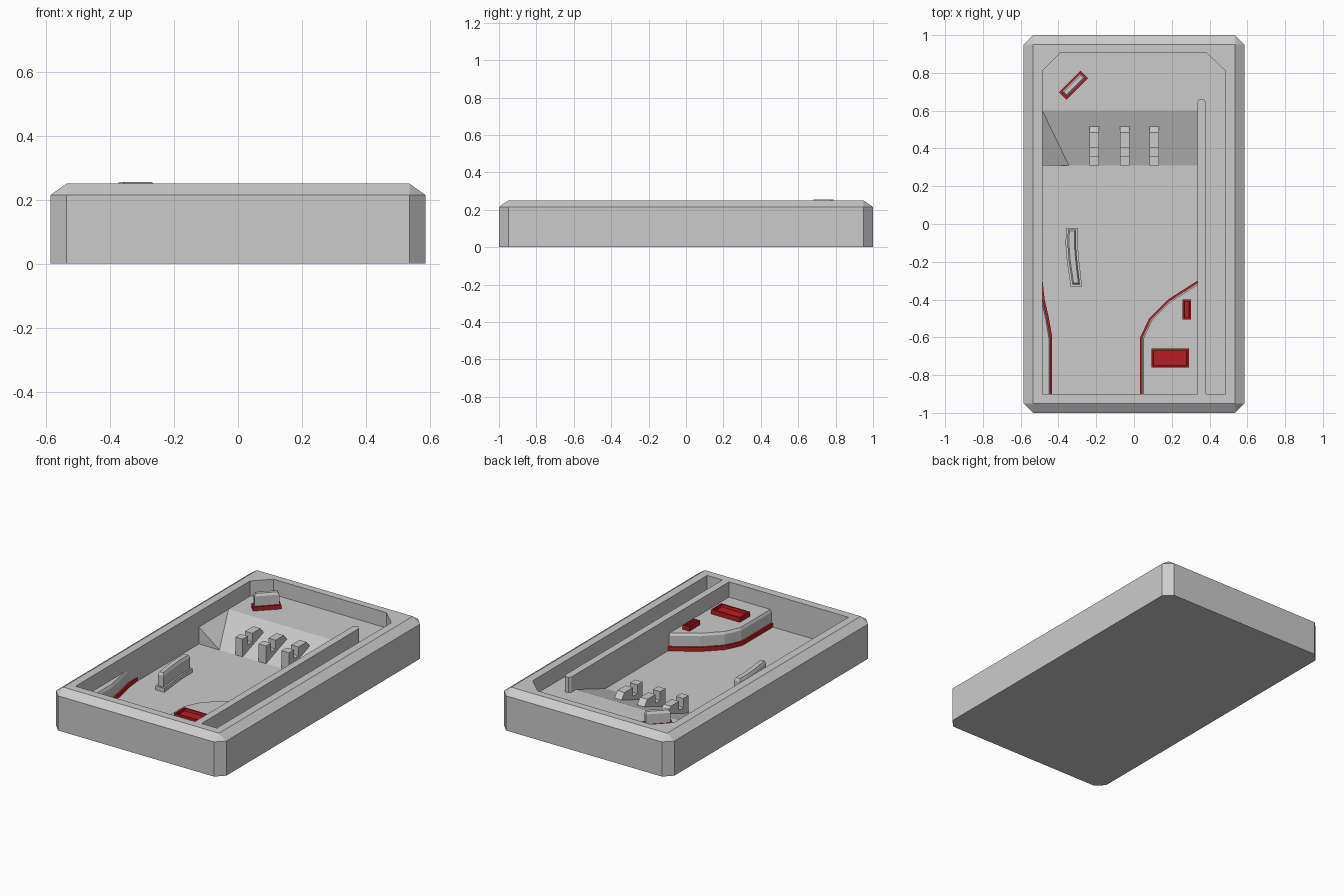
import bpy, bmesh
from mathutils import Vector, Matrix

if "Cube" in bpy.data.objects:
    bpy.data.objects.remove(bpy.data.objects["Cube"])

red = bpy.data.materials.new("dark_red")
red.diffuse_color = (0.5, 0.012, 0.015, 1)
red.use_nodes = True
red.node_tree.nodes["Principled BSDF"].inputs["Base Color"].default_value = red.diffuse_color
LOW, HIGH = 0.05, 0.155          # lower and upper playfield heights


def add_object(name, bm, mat=None):
    bmesh.ops.recalc_face_normals(bm, faces=bm.faces)
    me = bpy.data.meshes.new(name)
    bm.to_mesh(me)
    bm.free()
    ob = bpy.data.objects.new(name, me)
    bpy.context.collection.objects.link(ob)
    if mat:
        me.materials.append(mat)
    return ob


def inset(pts, d):
    # mitred inward offset of a counter-clockwise outline
    if d == 0:
        return [Vector(p) for p in pts]
    out, n = [], len(pts)
    for i in range(n):
        a, b, c = (Vector(pts[(i + k) % n]) for k in (-1, 0, 1))
        e, f = (b - a).normalized(), (c - b).normalized()
        n1, n2 = Vector((-e.y, e.x)), Vector((-f.y, f.x))
        out.append(b + (n1 + n2) * d / (1 + n1.dot(n2)))
    return out


def loft(name, pts, levels, mat=None):
    # stack of outlines, each level = (z, inset)
    bm = bmesh.new()
    rings = [[bm.verts.new((p.x, p.y, z)) for p in inset(pts, d)] for z, d in levels]
    n = len(pts)
    for r, s in zip(rings, rings[1:]):
        for i in range(n):
            j = (i + 1) % n
            bm.faces.new((r[i], r[j], s[j], s[i]))
    bm.faces.new(rings[0][::-1])
    bm.faces.new(rings[-1])
    return add_object(name, bm, mat)


def side_prism(name, profile, x0, x1):
    # y-z profile swept along x
    bm = bmesh.new()
    face = bm.faces.new([bm.verts.new((x0, y, z)) for y, z in profile])
    new = bmesh.ops.extrude_face_region(bm, geom=[face])["geom"]
    bmesh.ops.translate(bm, vec=(x1 - x0, 0, 0),
                        verts=[v for v in new if isinstance(v, bmesh.types.BMVert)])
    return add_object(name, bm)


def rect(x0, y0, x1, y1):
    return [(x0, y0), (x1, y0), (x1, y1), (x0, y1)]


# cabinet: box with bevelled uprights and top edges
k = 0.7
bm = bmesh.new()
bmesh.ops.create_cube(bm, size=1, matrix=Matrix.Translation((0, 0, 0.125 / k))
                      @ Matrix.Diagonal((1.17, 2, 0.25 / k, 1)))
edges = [e for e in bm.edges if max(v.co.z for v in e.verts) > 0.1]
bmesh.ops.bevel(bm, geom=edges, offset=0.05, segments=1, affect='EDGES', profile=0.5)
bmesh.ops.scale(bm, vec=(1, 1, k), verts=bm.verts)
cabinet = add_object("cabinet", bm)

# hollow: upper field and side lane around the divider, then the deep field with ramp
upper = loft("upper_cutter", [(-.485, -.9), (.335, -.9), (.335, .645), (.345, .66), (.37, .66),
             (.38, .645), (.38, -.9), (.485, -.9), (.485, .81), (.385, .905), (-.39, .905),
             (-.485, .81)], [(HIGH, 0), (0.4, 0)])
lower = side_prism("lower_cutter", [(-.9, LOW), (.31, LOW), (.6, HIGH), (.6, .35), (-.9, .35)],
                   -.485, .335)
bpy.context.view_layer.objects.active = cabinet
for cutter in (upper, lower):
    m = cabinet.modifiers.new("cut", 'BOOLEAN')
    m.operation, m.solver, m.object = 'DIFFERENCE', 'EXACT', cutter
    bpy.ops.object.modifier_apply(modifier=m.name)
    bpy.data.objects.remove(cutter)

# sloped wedge at the left of the ramp
bm = bmesh.new()
v = [bm.verts.new(c) for c in ((-.485, .6, HIGH), (-.485, .31, HIGH), (-.345, .31, LOW),
                               (-.485, .31, LOW))]
for f in ((0, 1, 2), (1, 3, 2), (0, 3, 1), (0, 2, 3)):
    bm.faces.new([v[i] for i in f])
add_object("ramp_wedge", bm)

# three notched steps on the ramp
step = [(.31, LOW), (.31, .16), (.36, .16), (.36, .105), (.405, .105), (.405, .16),
        (.485, .16), (.515, .124)]
for i, x in enumerate((-.21, -.05, .107)):
    side_prism(f"ramp_step_{i + 1}", step, x - .025, x + .025)


def guide(name, pts, z0, z1, base_mat):
    # base strip with a narrower, chamfered block on it
    loft(name + "_base", pts, [(z0, 0), (z0 + .025, 0)], base_mat)
    loft(name + "_block", pts, [(z0, .01), (z1 - .015, .01), (z1, .018)])


# side platforms with red trim
guide("left_platform", [(-.53, -.92), (-.433, -.92), (-.433, -.6), (-.45, -.5), (-.473, -.4),
      (-.484, -.3), (-.486, -.28), (-.53, -.28)], LOW, HIGH, red)
guide("right_platform", [(.36, -.92), (.36, -.285), (.18, -.4), (.08, -.5), (.033, -.6),
      (.033, -.92)], LOW, HIGH, red)

# angled block at the back left
c, u, w = Vector((-.32, .735)), Vector((.057, .057)), Vector((-.02, .02))
guide("angled_block", [c - u - w, c + u - w, c + u + w, c - u + w], HIGH, .255, red)

# curved rail in the middle
guide("curved_rail", [(-.36, -.02), (-.362, -.11), (-.355, -.2), (-.335, -.33), (-.275, -.33),
      (-.29, -.2), (-.298, -.11), (-.297, -.02)], LOW, .16, None)

# recessed red trays on the right platform
for name, r in (("large_tray", (.092, -.76, .29, -.66)), ("small_tray", (.257, -.505, .303, -.4))):
    loft(name, rect(*r), [(.145, 0), (.183, 0), (.183, .009), (.167, .011)], red)
